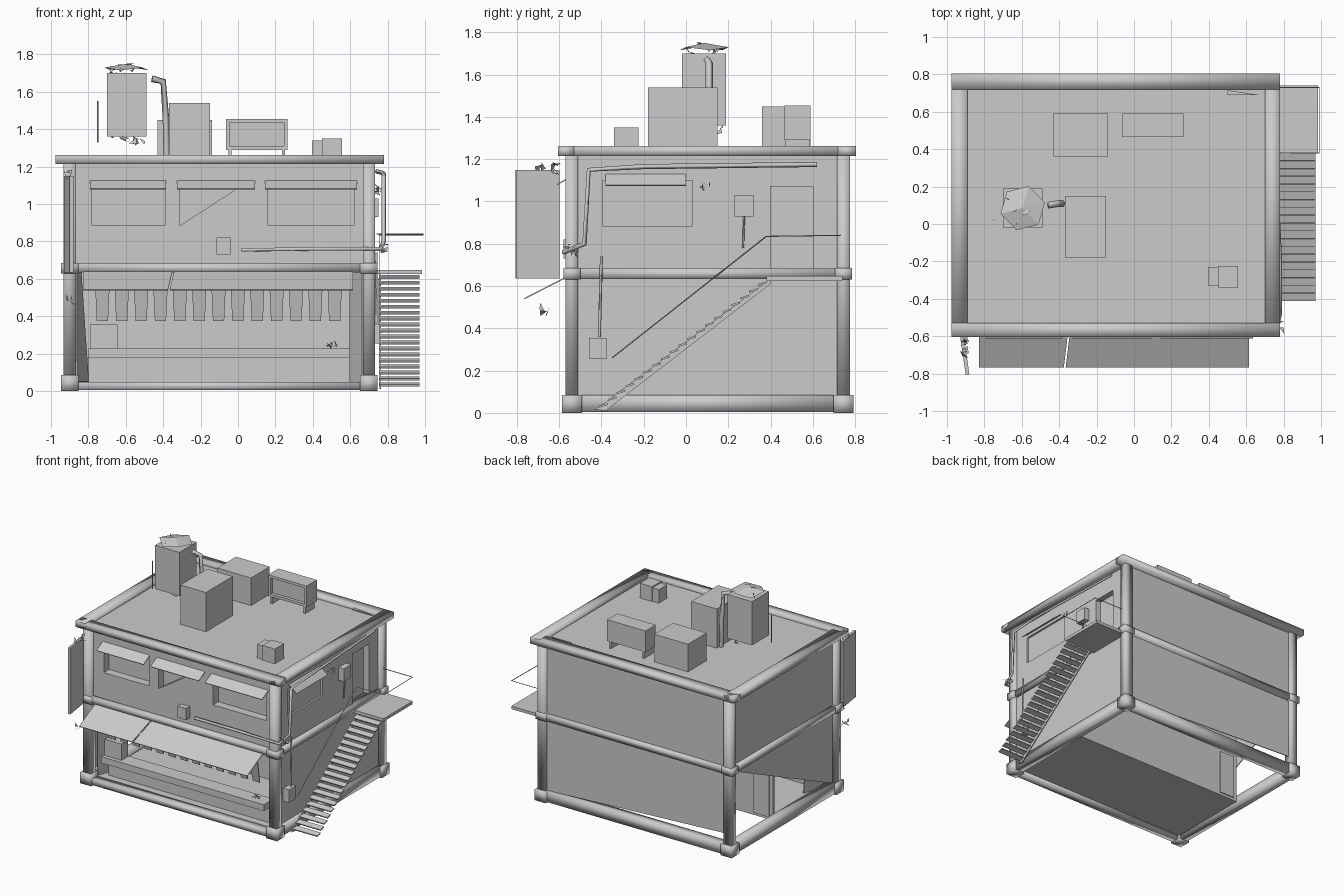
import bpy, bmesh, math, random
from mathutils import Vector

random.seed(4)
old = bpy.data.objects.get("Cube")
if old:
    bpy.data.objects.remove(old, do_unlink=True)

grey = bpy.data.materials.new("plain_grey")
grey.use_nodes = True
grey.diffuse_color = (0.6, 0.6, 0.6, 1)
grey.node_tree.nodes["Principled BSDF"].inputs["Base Color"].default_value = (0.6, 0.6, 0.6, 1)


def mesh(name, verts, faces, smooth=False):
    me = bpy.data.meshes.new(name)
    me.from_pydata(verts, [], faces)
    bm = bmesh.new()
    bm.from_mesh(me)
    bmesh.ops.recalc_face_normals(bm, faces=bm.faces)
    for f in bm.faces:
        f.smooth = smooth
    bm.to_mesh(me)
    bm.free()
    me.materials.append(grey)
    ob = bpy.data.objects.new(name, me)
    bpy.context.collection.objects.link(ob)
    return ob


def box(name, x0, x1, y0, y1, z0, z1, smooth=False):
    verts = [(x, y, z) for x in (x0, x1) for y in (y0, y1) for z in (z0, z1)]
    faces = [(0, 1, 3, 2), (4, 6, 7, 5), (0, 4, 5, 1), (2, 3, 7, 6), (0, 2, 6, 4), (1, 5, 7, 3)]
    return mesh(name, verts, faces, smooth)


def sheet(name, points, thick=0.006):
    # flat polygon given a small thickness
    ob = mesh(name, points, [tuple(range(len(points)))])
    mod = ob.modifiers.new("thickness", 'SOLIDIFY')
    mod.thickness = thick
    mod.offset = 0
    return ob


def pipe(name, points, radius=0.008):
    cu = bpy.data.curves.new(name, 'CURVE')
    cu.dimensions = '3D'
    cu.bevel_depth = radius
    cu.bevel_resolution = 0
    cu.use_fill_caps = True
    sp = cu.splines.new('POLY')
    sp.points.add(len(points) - 1)
    for p, co in zip(sp.points, points):
        p.co = (*co, 1)
    cu.materials.append(grey)
    ob = bpy.data.objects.new(name, cu)
    bpy.context.collection.objects.link(ob)
    return ob


def cut(target, cutter):
    cutter.hide_render = True
    cutter.hide_viewport = True
    cutter.display_type = 'WIRE'
    mod = target.modifiers.new("cut", 'BOOLEAN')
    mod.object = cutter
    mod.solver = 'EXACT'


def debris(name, centre, spread, count=8):
    # small crumpled slivers
    verts, faces = [], []
    for i in range(count):
        c = Vector(centre) + Vector([random.uniform(-s, s) for s in spread])
        for k in range(3):
            verts.append(c + Vector([random.uniform(-0.025, 0.025) for _ in range(3)]))
        faces.append((3 * i, 3 * i + 1, 3 * i + 2))
    return mesh(name, verts, faces)


# Frame: corner posts, blocks and rails at each level
LEFT, RIGHT, FRONT, BACK = -0.90, 0.70, -0.54, 0.745
for sx, x in (("right", LEFT), ("left", RIGHT)):
    for sy, y in (("front", FRONT), ("back", BACK)):
        tag = sy + "_" + sx
        box("post_" + tag, x - 0.033, x + 0.033, y - 0.03, y + 0.03, 0.05, 1.23, True)
        box("base_block_" + tag, x - 0.047, x + 0.047, y - 0.047, y + 0.047, 0, 0.085, True)
        box("middle_block_" + tag, x - 0.047, x + 0.047, y - 0.04, y + 0.04, 0.63, 0.685, True)
for level, z0, z1, r in (("base", 0.005, 0.085, 0.033), ("middle", 0.635, 0.682, 0.035)):
    for side, y in (("front", FRONT), ("back", BACK)):
        top = 0.05 if (level, side) == ("base", "front") else z1
        box(f"{level}_rail_{side}", LEFT, RIGHT, y - r, y + r, z0, top, True)
    for side, x in (("right", LEFT), ("left", RIGHT)):
        box(f"{level}_rail_{side}", x - r, x + r, FRONT, BACK, z0, z1, True)
for side, y0, y1 in (("front", -0.605, -0.53), ("back", 0.72, 0.805)):
    box("roof_rim_" + side, -0.975, 0.78, y0, y1, 1.215, 1.262, True)
for side, x0, x1 in (("right", -0.975, -0.89), ("left", 0.70, 0.78)):
    box("roof_rim_" + side, x0, x1, -0.605, 0.805, 1.215, 1.262, True)

# Upper storey with recessed windows and side door
upper = box("upper_storey", -0.905, 0.705, -0.535, 0.755, 0.65, 1.235)
for x0, x1 in ((-0.78, -0.39), (0.16, 0.62)):
    cut(upper, box("window_cutter", x0, x1, -0.7, -0.47, 0.885, 1.10))
tri = [(x, y, z) for y in (-0.7, -0.47) for x, z in ((-0.31, 0.885), (-0.31, 1.10), (0.02, 1.10))]
cut(upper, mesh("broken_window_cutter", tri,
                [(0, 1, 2), (3, 5, 4), (0, 3, 4, 1), (1, 4, 5, 2), (2, 5, 3, 0)]))
cut(upper, box("side_window_cutter", 0.69, 0.9, -0.395, 0.03, 0.885, 1.10))
cut(upper, box("door_cutter", 0.66, 0.9, 0.40, 0.60, 0.68, 1.07))

# Window awnings
for x0, x1 in ((-0.79, -0.385), (-0.325, 0.09), (0.145, 0.635)):
    sheet("window_awning", [(x0, -0.53, 1.125), (x1, -0.53, 1.125), (x1, -0.61, 1.08), (x0, -0.61, 1.08)])
sheet("side_awning", [(0.70, -0.38, 1.13), (0.70, 0.0, 1.13), (0.77, 0.0, 1.075), (0.77, -0.38, 1.075)])

# Ground floor walls, partly broken at the back and right
box("left_wall", 0.68, 0.71, -0.53, 0.74, 0.02, 0.65)
sheet("back_wall", [(LEFT, 0.75, 0.65), (RIGHT, 0.75, 0.65), (RIGHT, 0.75, 0.08), (LEFT, 0.75, 0.16)])
sheet("broken_right_wall", [(LEFT, BACK, 0.65), (LEFT, FRONT, 0.65), (LEFT, FRONT, 0.06)])

# Shop room: floor, partition, door, jambs and counter
box("shop_floor", -0.86, 0.68, -0.51, 0.15, 0.03, 0.05)
box("shop_partition", -0.86, 0.68, 0.14, 0.16, 0.03, 0.65)
box("partition_door", -0.83, -0.70, 0.155, 0.168, 0.05, 0.40)
sheet("jamb_left", [(0.665, -0.52, 0.05), (0.665, -0.52, 0.64), (0.60, -0.38, 0.64), (0.60, -0.38, 0.05)])
sheet("jamb_right", [(-0.86, -0.5, 0.05), (-0.80, -0.3, 0.05), (-0.84, -0.3, 0.64), (-0.86, -0.5, 0.64)])
box("counter_front", -0.80, 0.60, -0.45, -0.43, 0.05, 0.18)
box("counter_ledge", -0.80, 0.60, -0.54, -0.42, 0.178, 0.228)
box("counter_register", -0.79, -0.645, -0.51, -0.43, 0.228, 0.355)
debris("counter_clutter", (0.50, -0.48, 0.25), (0.02, 0.02, 0.01), 6)

# Main awning in two pieces with hanging flaps
for name, a, b, c, d in (("awning_right", -0.83, -0.375, -0.83, -0.35),
                         ("awning_left", -0.365, 0.615, -0.34, 0.615)):
    sheet(name, [(a, -0.765, 0.54), (b, -0.765, 0.54), (d, -0.56, 0.645), (c, -0.56, 0.645)])
for i in range(13):
    x = -0.765 + i * 0.1035
    sheet("hanging_flap", [(x, -0.56, 0.60), (x + 0.08, -0.56, 0.60), (x + 0.07, -0.51, 0.375), (x + 0.01, -0.51, 0.375)])

# Outside stairs with landing and handrail
STEPS = 19
for i in range(STEPS):
    t = i / (STEPS - 1)
    y, z = -0.39 + t * 0.75, 0.03 + t * 0.575
    sheet("stair_tread", [(0.755, y - 0.02, z), (0.97, y - 0.02, z), (0.97, y + 0.02, z + 0.012), (0.755, y + 0.02, z + 0.012)], 0.009)
sheet("stair_stringer", [(0.76, -0.43, 0.015), (0.76, -0.38, 0.01), (0.76, 0.40, 0.61), (0.76, 0.40, 0.635)], 0.008)
box("landing", 0.71, 0.985, 0.38, 0.74, 0.625, 0.648)
pipe("handrail", [(0.755, -0.35, 0.26), (0.755, 0.38, 0.835), (0.99, 0.38, 0.835), (0.99, 0.73, 0.84), (0.74, 0.73, 0.84)], 0.003)

# Wall boxes, pipes and cables
box("front_meter", -0.115, -0.04, -0.58, -0.53, 0.73, 0.82)
box("side_meter_upper", 0.70, 0.75, 0.23, 0.32, 0.93, 1.03)
box("side_meter_lower", 0.70, 0.76, -0.46, -0.375, 0.255, 0.355)
pipe("meter_cable", [(0.73, 0.275, 0.94), (0.72, 0.27, 0.78)], 0.005)
pipe("gutter_pipe", [(0.74, 0.62, 1.175), (0.78, -0.2, 1.165), (0.78, -0.46, 1.15), (0.78, -0.48, 0.80),
                     (0.76, -0.58, 0.76), (0.4, -0.57, 0.76), (0.02, -0.56, 0.755)], 0.012)
pipe("side_conduit", [(0.74, -0.40, 0.74), (0.74, -0.41, 0.36)], 0.007)
debris("pipe_bracket", (0.75, 0.09, 1.08), (0.01, 0.01, 0.01), 5)
debris("pipe_joint", (0.77, -0.55, 0.77), (0.02, 0.03, 0.01), 8)

# Hanging sign on the right front corner
sheet("hanging_sign", [(-0.92, -0.60, 0.635), (-0.89, -0.805, 0.635), (-0.89, -0.805, 1.15), (-0.92, -0.60, 1.15)], 0.02)
debris("sign_bracket", (-0.91, -0.65, 1.16), (0.01, 0.06, 0.01), 8)
debris("sign_lamp", (-0.90, -0.67, 0.48), (0.01, 0.01, 0.02), 4)

# Rooftop units
ROOF = 1.23
box("roof_unit_back", -0.43, -0.14, 0.36, 0.59, ROOF, 1.45)
box("roof_unit_front", -0.37, -0.15, -0.18, 0.15, ROOF, 1.54)
cooler = box("cooling_unit", -0.065, 0.265, 0.465, 0.59, 1.29, 1.455)
cut(cooler, box("cooling_unit_cutter", -0.045, 0.245, 0.4, 0.49, 1.31, 1.435))
for x in (-0.05, 0.235):
    box("cooling_unit_foot", x, x + 0.015, 0.47, 0.585, ROOF, 1.295)
box("vent_box", 0.45, 0.555, -0.34, -0.225, ROOF, 1.35)
box("vent_inlet", 0.395, 0.45, -0.33, -0.23, ROOF, 1.34)
sheet("roof_bracket", [(0.50, 0.715, 1.25), (0.50, 0.69, 1.25), (0.67, 0.69, 1.25)])

# Water tank with crumpled lid, broken legs and feed pipe
TX, TY, N = -0.595, 0.085, 6
box("water_tank", TX - 0.105, TX + 0.105, TY - 0.105, TY + 0.105, 1.36, 1.70)
lid = [(TX + 0.122 * math.cos(math.tau * i / N + 0.25), TY + 0.122 * math.sin(math.tau * i / N + 0.25),
        1.715 + 0.015 * (i % 2)) for i in range(N)]
mesh("tank_lid", lid + [(TX, TY, 1.75)], [(i, (i + 1) % N, N) for i in range(N)])
debris("tank_base", (TX, TY, 1.34), (0.09, 0.09, 0.008), 10)
debris("tank_rim", (TX, TY, 1.72), (0.09, 0.09, 0.008), 10)
pipe("feed_pipe", [(-0.46, 0.10, 1.67), (-0.40, 0.11, 1.655), (-0.385, 0.11, 1.45), (-0.38, 0.11, ROOF)], 0.018)
pipe("tank_wire", [(-0.75, 0.02, 1.33), (-0.75, 0.02, 1.55)], 0.003)
